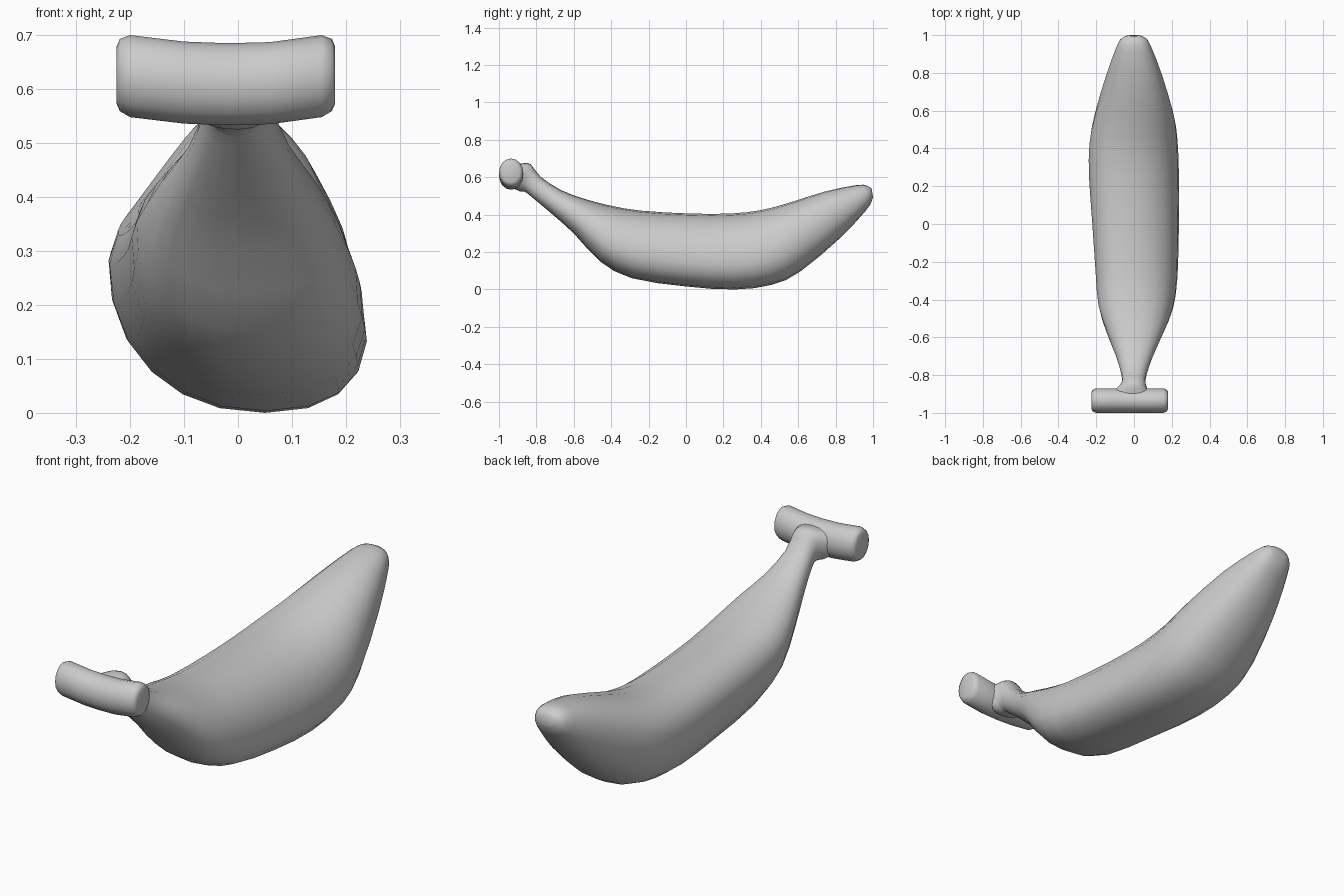
import bpy, bmesh, math
from mathutils import Vector

if "Cube" in bpy.data.objects:
    bpy.data.objects.remove(bpy.data.objects["Cube"])

SIDES = 20


def loft(name, rings):
    """Skin a list of closed rings and cap both ends."""
    bm = bmesh.new()
    loops = [[bm.verts.new(p) for p in ring] for ring in rings]
    for a, b in zip(loops, loops[1:]):
        for i in range(len(a)):
            j = (i + 1) % len(a)
            bm.faces.new((a[i], a[j], b[j], b[i]))
    bm.faces.new(loops[0])
    bm.faces.new(loops[-1])
    bmesh.ops.recalc_face_normals(bm, faces=bm.faces)
    me = bpy.data.meshes.new(name)
    bm.to_mesh(me)
    bm.free()
    ob = bpy.data.objects.new(name, me)
    bpy.context.collection.objects.link(ob)
    for p in me.polygons:
        p.use_smooth = True
    return ob


def spow(v, e):
    return math.copysign(abs(v) ** e, v)


def body_ring(s):
    """Slanted rounded section from its top and bottom points and side extents."""
    ty, tz, by, bz, left, right, skew = s
    top, bottom = Vector((-skew, ty, tz)), Vector((skew, by, bz))
    mid, up = (top + bottom) / 2, (top - bottom) / 2
    ring = []
    for i in range(SIDES):
        a = math.tau * i / SIDES
        c, h = spow(math.cos(a), 0.88), spow(math.sin(a), 0.88)
        ring.append(mid + up * h + Vector((c * (right if c > 0 else left), 0, 0)))
    return ring


def refine(rows, n):
    """Catmull-Rom interpolation of the station rows."""
    out = []
    for i in range(len(rows) - 1):
        q = [rows[max(0, min(len(rows) - 1, i + k))] for k in (-1, 0, 1, 2)]
        for k in range(n):
            t = k / n
            out.append([0.5 * (2 * b + (c - a) * t + (2 * a - 5 * b + 4 * c - d) * t * t
                        + (3 * b - a - 3 * c + d) * t ** 3) for a, b, c, d in zip(*q)])
    return out + [rows[-1]]


# Fruit body with neck: top y, top z, bottom y, bottom z, left, right, skew
stations = [
    (-0.92, 0.665, -0.93, 0.545, 0.13, 0.10, 0),
    (-0.87, 0.675, -0.89, 0.525, 0.105, 0.075, 0),
    (-0.83, 0.67, -0.86, 0.522, 0.068, 0.062, 0),
    (-0.78, 0.605, -0.82, 0.49, 0.066, 0.066, 0),
    (-0.67, 0.532, -0.73, 0.415, 0.095, 0.10, 0),
    (-0.55, 0.487, -0.60, 0.30, 0.145, 0.155, 0.01),
    (-0.42, 0.452, -0.46, 0.15, 0.185, 0.205, 0.03),
    (-0.25, 0.422, -0.29, 0.06, 0.197, 0.226, 0.04),
    (0.02, 0.406, 0.0, 0.016, 0.213, 0.23, 0.05),
    (0.24, 0.406, 0.26, 0.0, 0.23, 0.23, 0.05),
    (0.40, 0.424, 0.46, 0.025, 0.232, 0.226, 0.04),
    (0.54, 0.46, 0.61, 0.095, 0.21, 0.21, 0.02),
    (0.74, 0.523, 0.83, 0.28, 0.148, 0.15, 0),
    (0.91, 0.558, 0.96, 0.42, 0.094, 0.092, 0),
    (0.965, 0.556, 0.99, 0.465, 0.07, 0.068, 0),
    (0.992, 0.54, 1.0, 0.495, 0.04, 0.04, 0),
]
loft("fruit_body", [body_ring(s) for s in refine(stations, 2)])

# Curved stem bar across the end: x, centre z, radius factor
bar = [(-0.225, 0.626, 0.70), (-0.219, 0.626, 0.88), (-0.200, 0.624, 1.0),
       (-0.10, 0.612, 1.0), (-0.02, 0.609, 1.0), (0.06, 0.611, 1.0),
       (0.155, 0.624, 1.0), (0.174, 0.626, 0.88), (0.180, 0.626, 0.70)]
loft("stem_bar", [[Vector((x, -0.935 + 0.065 * r * math.cos(math.tau * i / 16),
                           z + 0.076 * r * math.sin(math.tau * i / 16)))
                   for i in range(16)] for x, z, r in bar])
